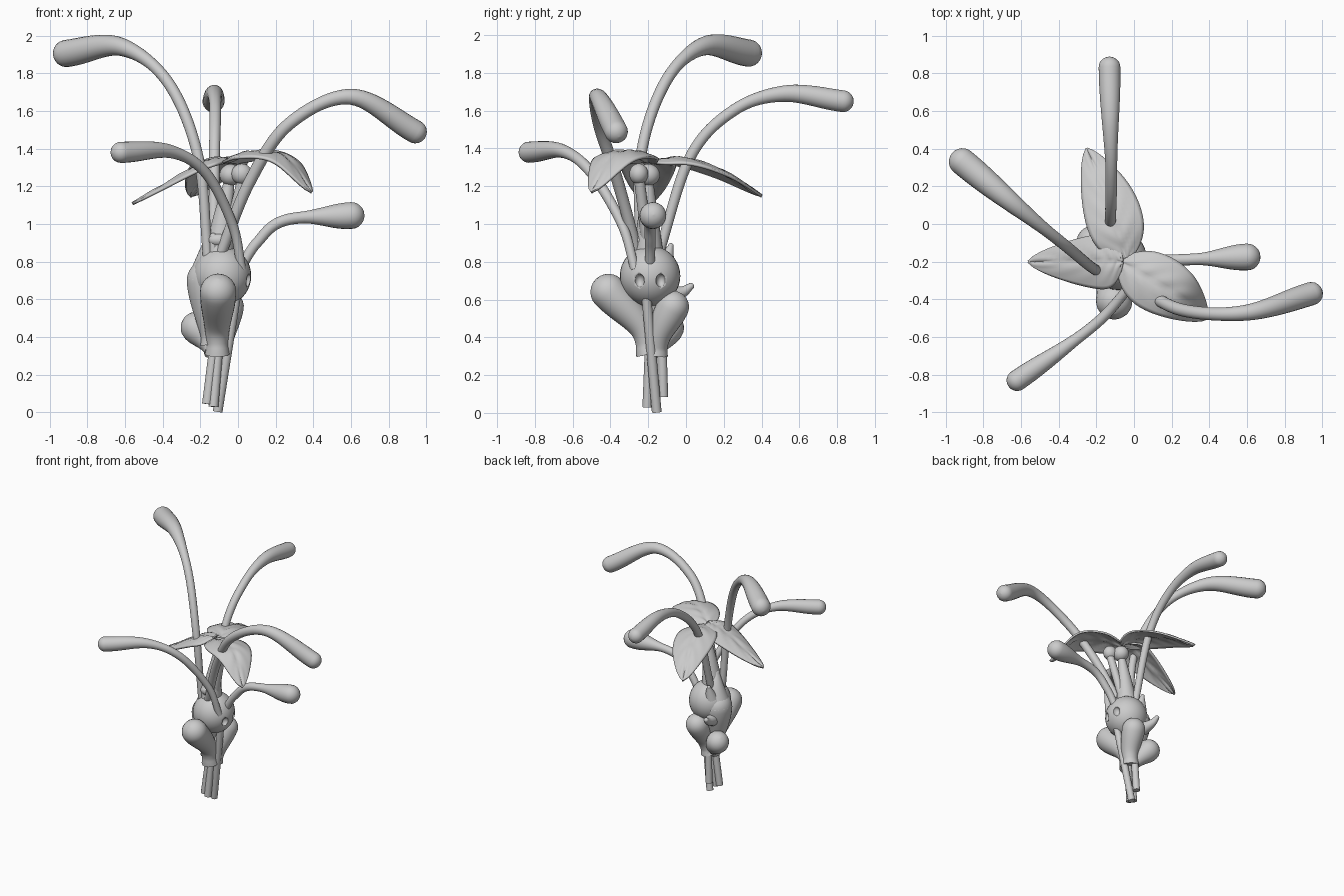
import bpy, bmesh, math
from mathutils import Vector

if "Cube" in bpy.data.objects:
    bpy.data.objects.remove(bpy.data.objects["Cube"])


def finish(name, bm):
    bmesh.ops.recalc_face_normals(bm, faces=bm.faces)
    me = bpy.data.meshes.new(name)
    bm.to_mesh(me)
    bm.free()
    for p in me.polygons:
        p.use_smooth = len(p.vertices) <= 4
    ob = bpy.data.objects.new(name, me)
    bpy.context.collection.objects.link(ob)
    return ob


def spline(pts, steps=12):
    """Smooth path through a few points."""
    p = [Vector(q) for q in pts]
    p = [2 * p[0] - p[1]] + p + [2 * p[-1] - p[-2]]
    out = []
    for i in range(1, len(p) - 2):
        a, b, c, d = p[i - 1:i + 3]
        for s in range(steps):
            t = s / steps
            out.append(0.5 * (2 * b + (c - a) * t + (2 * a - 5 * b + 4 * c - d) * t * t
                              + (3 * b - a - 3 * c + d) * t ** 3))
    return out + [p[-2]]


def ease(t):
    t = min(max(t, 0), 1)
    return t * t * (3 - 2 * t)


def tube(name, pts, radius, sides=20, round_end=True):
    """Sweep a circle along a path; radius is a rule over the path length 0..1."""
    path = spline(pts)
    dist = [0]
    for a, b in zip(path, path[1:]):
        dist.append(dist[-1] + (b - a).length)
    rings = [(c, radius(d / dist[-1])) for c, d in zip(path, dist)]
    if round_end:
        c, r = rings[-1]
        d = (path[-1] - path[-2]).normalized()
        for k in range(1, 7):
            a = k * math.pi / 12
            rings.append((c + d * r * math.sin(a), r * math.cos(a) + 0.0005))
    bm = bmesh.new()
    loops, u = [], None
    for i, (c, r) in enumerate(rings):
        d = (rings[min(i + 1, len(rings) - 1)][0] - rings[max(i - 1, 0)][0]).normalized()
        u = d.orthogonal() if u is None else u
        u = (u - d * u.dot(d)).normalized()
        w = d.cross(u)
        loops.append([bm.verts.new(c + r * (u * math.cos(a) + w * math.sin(a)))
                      for a in (2 * math.pi * k / sides for k in range(sides))])
    for a, b in zip(loops, loops[1:]):
        for k in range(sides):
            n = (k + 1) % sides
            bm.faces.new((a[k], a[n], b[n], b[k]))
    bm.faces.new(loops[0])
    bm.faces.new(loops[-1])
    return finish(name, bm)


def stalk(name, pts, thin, club):
    tube(name, pts, lambda t: thin + 0.008 * t + (club - thin - 0.008) * ease((t - 0.62) / 0.36))


def taper(name, pts, r0, r1, round_end=True):
    tube(name, pts, lambda t: r0 + (r1 - r0) * t, round_end=round_end)


def pod(name, pts, neck, bulb):
    tube(name, pts, lambda t: neck + (bulb - neck) * ease(t) + 0.01 * max(1 - 8 * t, 0), sides=28)


def ball(name, loc, scale):
    bm = bmesh.new()
    bmesh.ops.create_uvsphere(bm, u_segments=32, v_segments=20, radius=1)
    bmesh.ops.scale(bm, vec=scale, verts=bm.verts)
    bmesh.ops.translate(bm, vec=loc, verts=bm.verts)
    return finish(name, bm)


def leaf(name, pts, half, nu=28, nv=16):
    path = spline(pts)
    flat = path[-1] - path[0]
    side = Vector((-flat.y, flat.x, 0)).normalized()
    bm = bmesh.new()
    rows = []
    for i in range(nu + 1):
        t = i / nu
        f = t * (len(path) - 1)
        k = min(int(f), len(path) - 2)
        c = path[k].lerp(path[k + 1], f - k)
        w = half * max(math.sin(math.pi * t ** 0.8), 0) ** 0.75 + 0.004
        row = []
        for j in range(nv + 1):
            s = 2 * j / nv - 1
            vein = 0.004 * math.cos(2 * math.pi * (5 * t - 1.5 * abs(s))) * (1 - abs(s))
            dz = -0.035 * s * s * w / half - 0.008 * math.exp(-(s * 7) ** 2) + vein
            row.append(bm.verts.new(c + side * s * w + Vector((0, 0, dz))))
        rows.append(row)
    for a, b in zip(rows, rows[1:]):
        for j in range(nv):
            bm.faces.new((a[j], a[j + 1], b[j + 1], b[j]))
    m = finish(name, bm).modifiers.new("thickness", 'SOLIDIFY')
    m.thickness = 0.014
    m.offset = 0


# long arching stalks with club-shaped ends
stalk("stalk_back_left", [(-.16, -.24, .82), (-.21, -.24, 1.35), (-.37, -.11, 1.75),
                          (-.62, .09, 1.94), (-.91, .33, 1.905)], .026, .072)
stalk("stalk_back", [(-.13, -.15, .82), (-.125, .02, 1.35), (-.12, .25, 1.6),
                     (-.125, .52, 1.69), (-.13, .83, 1.65)], .026, .058)
stalk("stalk_front_right", [(-.1, -.25, .82), (.06, -.36, 1.22), (.27, -.46, 1.53),
                            (.6, -.47, 1.675), (.94, -.37, 1.49)], .029, .062)
stalk("stalk_front_left", [(.02, -.27, .76), (-.03, -.34, 1.0), (-.17, -.5, 1.27),
                           (-.36, -.65, 1.385), (-.62, -.83, 1.38)], .024, .056)
stalk("stalk_right", [(.01, -.19, .76), (.1, -.19, .9), (.25, -.19, 1.02), (.6, -.175, 1.045)],
      .026, .071)

# three drooping leaves with veins
leaf("leaf_back", [(-.04, -.19, 1.33), (-.09, -.02, 1.35), (-.16, .19, 1.28), (-.25, .4, 1.15)], .145)
leaf("leaf_left", [(-.06, -.2, 1.35), (-.2, -.2, 1.32), (-.56, -.2, 1.11)], .14)
leaf("leaf_right", [(-.07, -.2, 1.33), (.08, -.29, 1.385), (.25, -.39, 1.36), (.39, -.5, 1.17)], .15)

# round head with two hollow eyes
head = ball("head", (-.085, -.19, .725), (.155, .16, .16))
for side in (-1, 1):
    eye = ball("eye_cutter", (.062, -.19 + .057 * side, .7), (.035, .026, .036))
    eye.hide_render = True
    eye.hide_set(True)
    m = head.modifiers.new("eye", 'BOOLEAN')
    m.operation = 'DIFFERENCE'
    m.object = eye

# necks, berries and bud above the head
taper("neck", [(-.1, -.2, .85), (-.075, -.2, 1.05), (-.045, -.2, 1.24)], .08, .025)
taper("second_neck", [(-.07, -.2, .85), (.03, -.25, 1.26)], .03, .028)
ball("berry_front", (-.04, -.2, 1.26), (.058, .062, .058))
ball("berry_back", (.02, -.25, 1.265), (.055, .05, .055))
ball("bud_cap", (-.1, -.25, .915), (.06, .035, .035))
for x in (-.13, -.07):
    taper("bud_stem", [(x, -.25, .8), (x, -.25, .93)], .022, .022)
taper("ear", [(-.15, -.11, .79), (-.15, -.08, .885)], .05, .014)

# pear-shaped pods gathered round the bundle
pod("pod_front", [(-.11, -.2, .31), (-.11, -.24, .46), (-.105, -.41, .64)], .055, .096)
pod("pod_right", [(-.1, -.16, .31), (-.08, -.14, .42), (-.055, -.07, .56)], .055, .086)
pod("pod_left", [(-.13, -.18, .33), (-.17, -.13, .39), (-.22, -.095, .45)], .045, .084)
pod("pod_tall", [(-.14, -.18, .36), (-.155, -.18, .52), (-.16, -.175, .7)], .05, .112)
taper("pod_tall_tip", [(-.16, -.175, .7), (-.145, -.18, .84), (-.13, -.2, .95)], .112, .03)
taper("beak", [(-.17, -.1, .62), (-.19, -.02, .64), (-.2, .025, .67)], .05, .018)

# cut stems at the bottom
for a, b in [((-.165, -.2, .045), (-.12, -.19, .4)), ((-.108, -.155, .005), (-.01, -.21, .62)),
             ((-.125, -.12, .085), (-.11, -.13, .4)), ((-.13, -.205, .03), (-.1, -.19, .4))]:
    taper("cut_stem", [a, b], .026, .026, round_end=False)
